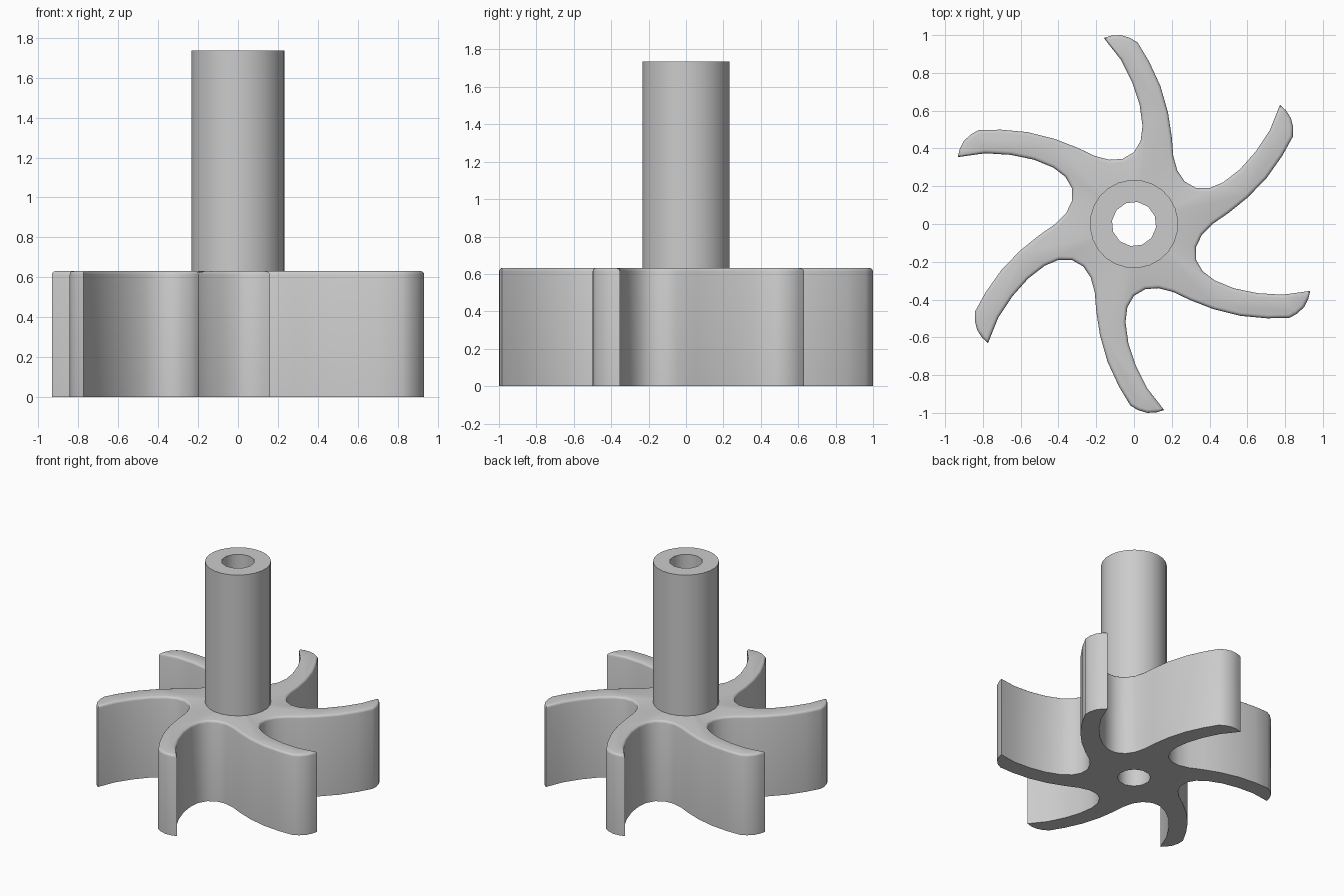
import bpy, bmesh
from math import cos, sin, radians
from mathutils import Matrix, Vector

if "Cube" in bpy.data.objects:
    bpy.data.objects.remove(bpy.data.objects["Cube"])

BLADES = 6
WHEEL_H, TOP_H = 0.632, 1.735
BORE_R, SHAFT_R = 0.118, 0.234

grey = bpy.data.materials.new("plain grey")
grey.use_nodes = True
grey.diffuse_color = (0.6, 0.6, 0.6, 1)
grey.node_tree.nodes["Principled BSDF"].inputs["Base Color"].default_value = (0.6, 0.6, 0.6, 1)


def finish(bm, name, angle):
    bmesh.ops.recalc_face_normals(bm, faces=bm.faces)
    mesh = bpy.data.meshes.new(name)
    bm.to_mesh(mesh)
    bm.free()
    mesh.materials.append(grey)
    obj = bpy.data.objects.new(name, mesh)
    bpy.context.collection.objects.link(obj)
    bpy.ops.object.select_all(action="DESELECT")
    obj.select_set(True)
    bpy.context.view_layer.objects.active = obj
    bpy.ops.object.shade_smooth_by_angle(angle=radians(angle))


def ring(bm, radius, z, count, start=0.0):
    return [bm.verts.new((radius * cos(start + radians(360 * i / count)),
                          radius * sin(start + radians(360 * i / count)), z))
            for i in range(count)]


# Outline of one curved blade: root, hollow side, tip, bulging side
blade = [(-.13, .34), (-.06, .345), (0, .38), (.035, .44), (.045, .52),
         (.03, .63), (-.01, .75), (-.07, .87), (-.16, .985),
         (-.12, .997), (-.07, 1.0), (-.02, .985), (.02, .96),
         (.08, .86), (.14, .73), (.18, .59), (.2, .46), (.208, .36)]

# Bladed wheel: six sectors around the bore, raised and rounded at the top rim
bm = bmesh.new()
outline = []
for k in range(BLADES):
    turn = Matrix.Rotation(-radians(360 / BLADES) * k, 3, "Z")
    outline.append([bm.verts.new(turn @ Vector((x, y, 0))) for x, y in blade])
start = Vector(blade[0]).angle_signed(Vector((1, 0)))
bore = ring(bm, BORE_R, 0, 2 * BLADES, start)
for k in range(BLADES):
    arc = [bore[(-2 * k - i) % len(bore)] for i in (2, 1, 0)]
    bm.faces.new(outline[k] + [outline[(k + 1) % BLADES][0]] + arc)

raised = bmesh.ops.extrude_face_region(bm, geom=bm.faces[:], use_keep_orig=True)["geom"]
bmesh.ops.translate(bm, vec=(0, 0, WHEEL_H),
                    verts=[v for v in raised if isinstance(v, bmesh.types.BMVert)])
bmesh.ops.recalc_face_normals(bm, faces=bm.faces)
rim = [e for e in bm.edges
       if all(v.co.z > WHEEL_H / 2 and v.co.xy.length > 0.3 for v in e.verts)
       and any(abs(f.normal.z) < 0.5 for f in e.link_faces)]
bmesh.ops.bevel(bm, geom=rim, offset=0.018, segments=3, profile=0.5,
                affect="EDGES", clamp_overlap=True)
finish(bm, "bladed_wheel", 35)

# Hollow shaft standing on the wheel
bm = bmesh.new()
rings = [ring(bm, BORE_R, WHEEL_H, 12, start), ring(bm, BORE_R, TOP_H, 12, start),
         ring(bm, SHAFT_R, TOP_H, 24, start), ring(bm, SHAFT_R, WHEEL_H, 24, start)]
loops = [[bm.edges.new((r[i - 1], r[i])) for i in range(len(r))] for r in rings]
for a, b in zip(loops, loops[1:]):
    bmesh.ops.bridge_loops(bm, edges=a + b)
finish(bm, "hollow_shaft", 40)
